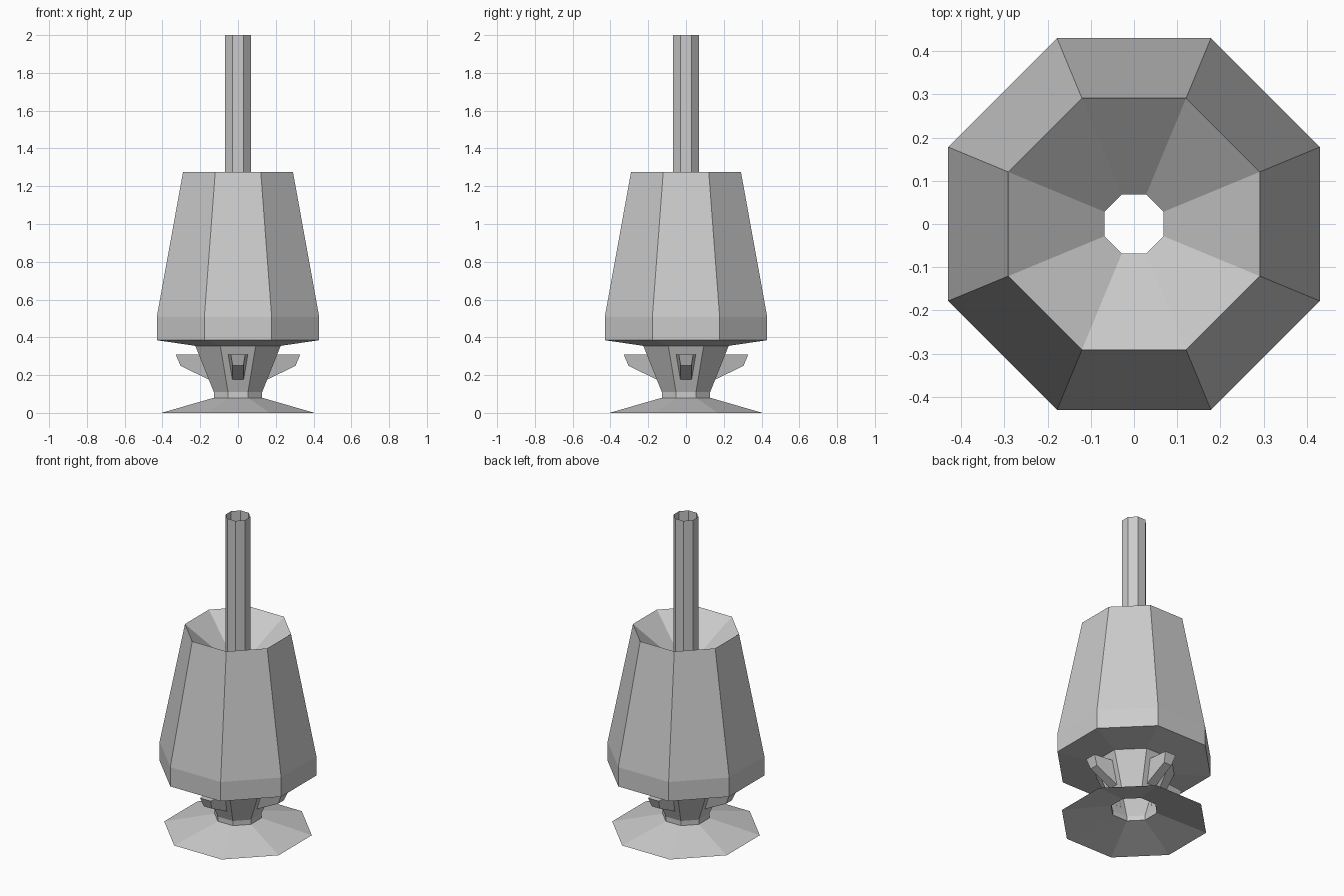
import bpy, bmesh, math
from mathutils import Matrix

if "Cube" in bpy.data.objects:
    bpy.data.objects.remove(bpy.data.objects["Cube"])

SIDES = 8
K = 1 / math.cos(math.pi / SIDES)   # flat-to-flat radius -> corner radius


def finish(bm, name):
    bmesh.ops.recalc_face_normals(bm, faces=bm.faces)
    mesh = bpy.data.meshes.new(name)
    bm.to_mesh(mesh)
    bm.free()
    obj = bpy.data.objects.new(name, mesh)
    bpy.context.collection.objects.link(obj)
    return obj


def lathe(name, profile):
    """Open octagonal shell from (flat radius, height) points."""
    bm = bmesh.new()
    rings = []
    for r, z in profile:
        angles = [(i + 0.5) * 2 * math.pi / SIDES for i in range(SIDES)]
        rings.append([bm.verts.new((r * K * math.cos(a), r * K * math.sin(a), z))
                      for a in angles])
    for low, high in zip(rings, rings[1:]):
        for i in range(SIDES):
            j = (i + 1) % SIDES
            bm.faces.new((low[i], low[j], high[j], high[i]))
    return finish(bm, name)


# Flared foot and the short neck opening into the bottle
lathe("base", [(0.405, 0), (0.128, 0.08)])
lathe("feeder_neck", [(0.128, 0.08), (0.128, 0.11), (0.226, 0.355)])

# Main vessel with sunken funnel top
lathe("vessel", [(0.226, 0.355), (0.43, 0.385), (0.43, 0.508),
                 (0.291, 1.275), (0.068, 1.08)])

# Hollow tube rising out of the funnel
lathe("tube", [(0.068, 1.08), (0.068, 2.0)])

# Four tapered spouts around the neck
for n in range(4):
    bm = bmesh.new()
    root = [bm.verts.new(p) for p in
            ((0.208, -0.052, 0.31), (0.208, 0.052, 0.31),
             (0.153, 0.03, 0.175), (0.153, -0.03, 0.175))]
    tip = [bm.verts.new(p) for p in
           ((0.33, -0.038, 0.31), (0.33, 0.038, 0.31),
            (0.305, 0.028, 0.25), (0.305, -0.028, 0.25))]
    bm.faces.new(tip)
    for i in range(4):
        j = (i + 1) % 4
        bm.faces.new((root[i], root[j], tip[j], tip[i]))
    bm.transform(Matrix.Rotation(n * math.pi / 2, 4, 'Z'))
    finish(bm, f"spout_{n + 1}")
